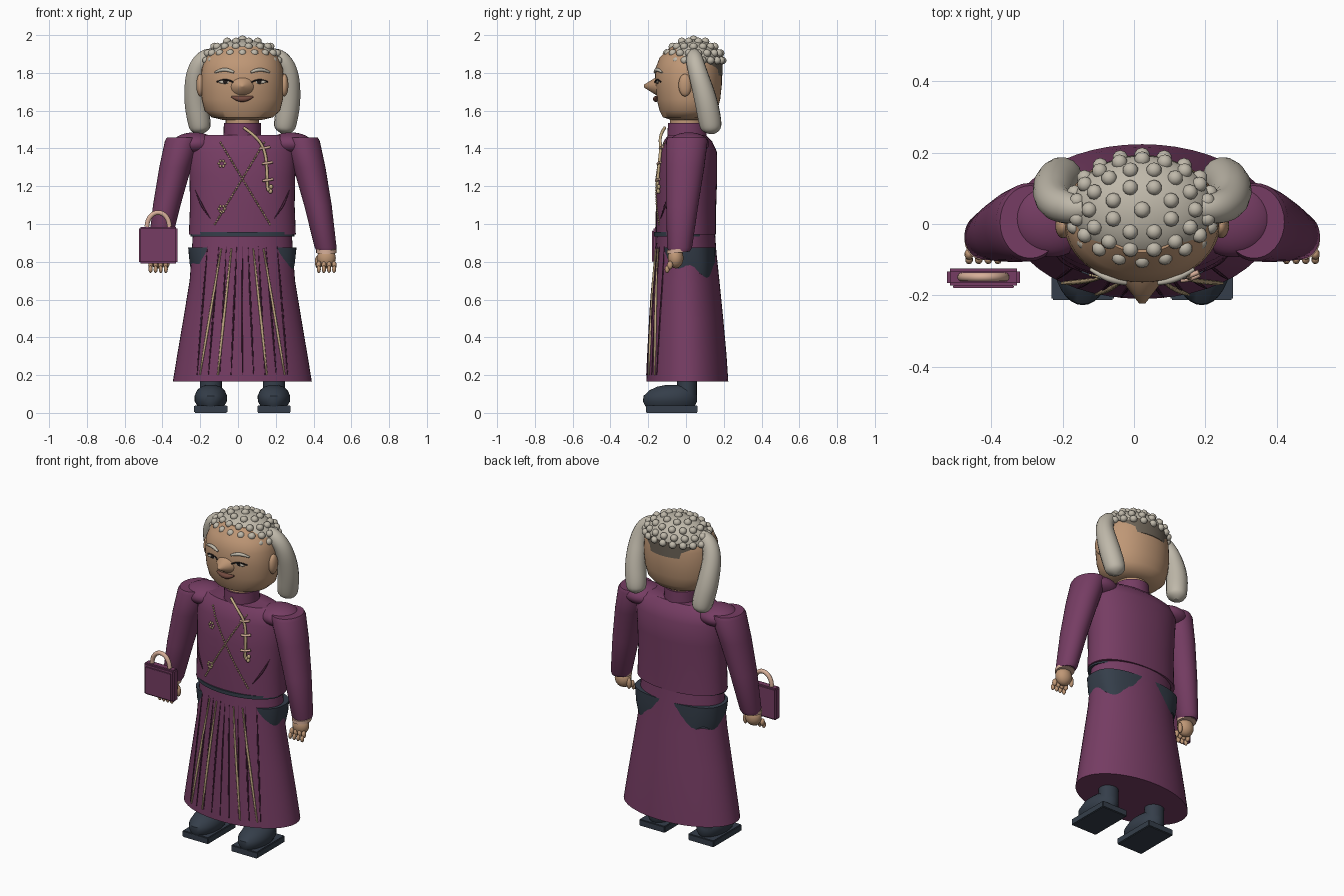
import bpy, bmesh, math
from math import sin, cos, pi, radians
from mathutils import Vector, Matrix
from mathutils.bvhtree import BVHTree

if "Cube" in bpy.data.objects:
    bpy.data.objects.remove(bpy.data.objects["Cube"])

CX = 0.023  # body axis; the handbag shifts the figure sideways


def material(name, rgb):
    m = bpy.data.materials.new(name)
    m.use_nodes = True
    m.diffuse_color = (*rgb, 1)
    m.node_tree.nodes["Principled BSDF"].inputs["Base Color"].default_value = (*rgb, 1)
    return m


purple = material("plum cloth", (0.18, 0.046, 0.125))
fold = material("dark plum fold", (0.07, 0.017, 0.047))
navy = material("navy", (0.035, 0.048, 0.068))
skin = material("skin", (0.52, 0.31, 0.18))
grey = material("grey hair", (0.52, 0.48, 0.40))
under = material("hair underside", (0.15, 0.125, 0.095))
pink = material("pale pink", (0.68, 0.43, 0.32))
gold = material("pale gold", (0.55, 0.41, 0.23))
brown = material("lip brown", (0.17, 0.07, 0.05))
black = material("eye black", (0.015, 0.012, 0.012))


def finish(bm, name, mat, angle=40):
    bmesh.ops.recalc_face_normals(bm, faces=bm.faces)
    me = bpy.data.meshes.new(name)
    bm.to_mesh(me)
    bm.free()
    ob = bpy.data.objects.new(name, me)
    bpy.context.collection.objects.link(ob)
    me.materials.append(mat)
    bpy.ops.object.select_all(action='DESELECT')
    ob.select_set(True)
    bpy.context.view_layer.objects.active = ob
    bpy.ops.object.shade_smooth_by_angle(angle=radians(angle))
    return ob


def loft(name, mat, rings, power=2.0, n=48, warp=None):
    """Stack of superellipse rings: (z, x, y, half x, half y)."""
    bm = bmesh.new()
    loops = []
    for z, x, y, rx, ry in rings:
        loop = []
        for i in range(n):
            c, s = cos(2 * pi * i / n), sin(2 * pi * i / n)
            p = Vector((x + rx * math.copysign(abs(c) ** (2 / power), c),
                        y + ry * math.copysign(abs(s) ** (2 / power), s), z))
            loop.append(bm.verts.new(warp(p) if warp else p))
        loops.append(loop)
    for a, b in zip(loops, loops[1:]):
        for i in range(n):
            bm.faces.new((a[i], a[(i + 1) % n], b[(i + 1) % n], b[i]))
    bm.faces.new(loops[0])
    bm.faces.new(loops[-1])
    return finish(bm, name, mat)


def balls(name, mat, items, detail=2):
    """Ellipsoids joined in one object: (centre, radii)."""
    bm = bmesh.new()
    for c, r in items:
        bmesh.ops.create_icosphere(bm, subdivisions=detail, radius=1,
                                   matrix=Matrix.Translation(c) @ Matrix.Diagonal((*r, 1)))
    return finish(bm, name, mat, 80)


def box(name, mat, lo, hi, bevel=0.008):
    bm = bmesh.new()
    lo, hi = Vector(lo), Vector(hi)
    bmesh.ops.create_cube(bm, size=1, matrix=Matrix.Translation((lo + hi) / 2) @ Matrix.Diagonal((*(hi - lo), 1)))
    bmesh.ops.bevel(bm, geom=bm.edges[:], offset=bevel, segments=2, affect='EDGES')
    return finish(bm, name, mat, 30)


def tube(name, mat, pts, radii, res=3):
    cu = bpy.data.curves.new(name, 'CURVE')
    cu.dimensions, cu.bevel_depth, cu.bevel_resolution, cu.use_fill_caps = '3D', 1, res, True
    sp = cu.splines.new('NURBS')
    sp.points.add(len(pts) - 1)
    for i, p in enumerate(pts):
        sp.points[i].co = (*p, 1)
        sp.points[i].radius = radii[i] if isinstance(radii, list) else radii
    sp.order_u, sp.use_endpoint_u, sp.resolution_u = 3, True, 8
    tmp = bpy.data.objects.new(name + " path", cu)
    bpy.context.collection.objects.link(tmp)
    bpy.context.view_layer.update()
    me = bpy.data.meshes.new_from_object(tmp.evaluated_get(bpy.context.evaluated_depsgraph_get()))
    bpy.data.objects.remove(tmp)
    bm = bmesh.new()
    bm.from_mesh(me)
    bpy.data.meshes.remove(me)
    return finish(bm, name, mat, 60)


def surface(ob):
    """Function giving the point on the front of an object at (x, z)."""
    tree = BVHTree.FromPolygons([v.co for v in ob.data.vertices], [p.vertices for p in ob.data.polygons])

    def at(x, z, out=0.0):
        hit = tree.ray_cast(Vector((x, -2, z)), Vector((0, 1, 0)))[0]
        return Vector((x, (hit.y if hit else -0.12) - out, z))
    return at


# Clothing body
skirt = loft("skirt", purple, [(0.165, CX, 0.007, 0.368, 0.217), (0.3, CX, 0.006, 0.346, 0.209),
             (0.5, CX, 0.003, 0.312, 0.194), (0.7, CX, 0, 0.279, 0.177),
             (0.85, CX, 0, 0.268, 0.161), (0.95, CX, 0, 0.262, 0.154)])
loft("trouser_hips", navy, [(0.735, CX, 0.014, 0.262, 0.14), (0.8, CX, 0.012, 0.279, 0.146),
     (0.876, CX, 0.011, 0.287, 0.146)], 2.6,
     warp=lambda p: p + Vector((0, 0, 0.02 * sin(10 * math.atan2(p.y, p.x - CX)) if p.z < 0.85 else 0)))
torso = loft("torso", purple, [(0.945, CX, 0, 0.283, 0.16), (1.1, CX, 0, 0.277, 0.16),
             (1.25, CX, 0.005, 0.28, 0.16), (1.38, CX, 0.013, 0.285, 0.152),
             (1.44, CX, 0.01, 0.27, 0.127), (1.47, CX, 0.005, 0.22, 0.1)], 2.15)
loft("belt", navy, [(0.935, CX, -0.012, 0.275, 0.158), (0.957, CX, -0.012, 0.275, 0.158)])
loft("collar", purple, [(1.45, CX, 0.005, 0.1, 0.105), (1.535, CX, 0.005, 0.098, 0.1)], n=32)
loft("neck", skin, [(1.52, CX, 0.005, 0.088, 0.09), (1.57, CX, 0.005, 0.088, 0.09)], n=32)

# Head
head = loft("head", skin, [(1.55, CX, 0.01, 0.1, 0.085), (1.565, CX, 0.01, 0.162, 0.133),
            (1.6, CX, 0.013, 0.2, 0.153), (1.66, CX, 0.013, 0.215, 0.168), (1.74, CX, 0.013, 0.221, 0.177),
            (1.82, CX, 0.013, 0.215, 0.176), (1.88, CX, 0.02, 0.195, 0.16), (1.94, CX, 0.025, 0.13, 0.105)], 2.1)
face, chest, front = surface(head), surface(torso), surface(skirt)
bm = bmesh.new()
bmesh.ops.create_cone(bm, segments=32, radius1=0.07, radius2=0.008, depth=0.085, cap_ends=True)
bmesh.ops.transform(bm, verts=bm.verts[:], matrix=Matrix.Translation((CX, -0.181, 1.73))
                    @ Matrix.Rotation(pi / 2, 4, 'X') @ Matrix.Diagonal((1.05, 0.85, 1, 1)))
finish(bm, "nose", skin, 80)
tube("mouth", brown, [face(CX + dx, 1.661 + 4 * dx * dx, 0.004) for dx in (-0.058, -0.03, 0, 0.03, 0.058)],
     [0.004, 0.014, 0.017, 0.014, 0.004])

# Hair cap with curls
HC = Vector((CX, 0.04, 1.86))


def cap_point(az, el):
    return HC + Vector((0.2 * cos(el) * cos(az), 0.153 * cos(el) * sin(az), 0.118 * sin(el)))


loft("hair_underside", under, [(1.785, CX, 0.052, 0.186, 0.142), (1.875, CX, 0.045, 0.193, 0.149)])
loft("hair_cap", grey, [(HC.z + 0.118 * sin(e), HC.x, HC.y, 0.2 * cos(e), 0.153 * cos(e))
     for e in [radians(d) for d in range(0, 90, 11)]])
curls = [(cap_point(0, pi / 2), (0.023, 0.023, 0.02))]
for ring, (el, count) in enumerate([(3, 20), (22, 18), (42, 14), (64, 8)]):
    for i in range(count):
        curls.append((cap_point(2 * pi * (i + ring * 0.5) / count, radians(el)), (0.022, 0.022, 0.021)))
balls("hair_curls", grey, curls)

# Mirrored parts
for s, side in ((1, "left"), (-1, "right")):
    def X(d):
        return CX + s * d

    tube(side + "_hair_lock", grey, [(X(0.16), 0.045, 1.9), (X(0.195), 0.04, 1.89), (X(0.25), 0.06, 1.81),
         (X(0.25), 0.105, 1.66), (X(0.226), 0.13, 1.53), (X(0.222), 0.135, 1.49), (X(0.22), 0.135, 1.478)],
         [0.03, 0.045, 0.05, 0.061, 0.062, 0.048, 0.015], 5)
    balls(side + "_ear", skin, [((X(0.222), -0.005, 1.735), (0.022, 0.035, 0.06))], 3)

    # Eye, lid and brow follow the face
    balls(side + "_eye_white", grey, [(face(X(0.09), 1.752, 0), (0.036, 0.006, 0.01))], 3)
    balls(side + "_iris", black, [(face(X(0.09), 1.753, 0.004), (0.013, 0.004, 0.009))], 3)
    tube(side + "_eyelid", black, [face(X(d), z, 0.004) for d, z in
         ((0.048, 1.75), (0.07, 1.763), (0.11, 1.764), (0.135, 1.752))], 0.004)
    tube(side + "_eyebrow", grey, [face(X(d), z, 0.006) for d, z in
         ((0.045, 1.803), (0.07, 1.815), (0.11, 1.818), (0.145, 1.803))], [0.006, 0.01, 0.01, 0.005])

    # Sleeve and shoulder
    loft(side + "_sleeve", purple, [(0.855, X(0.445), -0.035, 0.05, 0.055), (0.875, X(0.441), -0.034, 0.058, 0.066),
         (1.1, X(0.4), -0.02, 0.073, 0.085), (1.3, X(0.355), -0.005, 0.085, 0.102),
         (1.44, X(0.318), 0.005, 0.092, 0.11), (1.458, X(0.314), 0.006, 0.085, 0.102)], n=32)
    balls(side + "_shoulder_puff", purple, [((X(0.255), 0.015, 1.425), (0.115, 0.108, 0.06))], 4)

    # Hand
    balls(side + "_hand", skin, [((X(0.445), -0.055, 0.82), (0.05, 0.042, 0.055))], 3)
    fingers = []
    for i in range(4):
        x = X(0.405 + 0.027 * i)
        fingers += [((x, -0.085, 0.782), (0.013, 0.016, 0.023)), ((x, -0.1, 0.76), (0.011, 0.013, 0.02))]
    fingers.append(((X(0.398), -0.045, 0.80), (0.014, 0.014, 0.035)))
    balls(side + "_fingers", skin, fingers)
    loft(side + "_bangle", pink, [(0.848, X(0.445), -0.045, 0.054, 0.056), (0.868, X(0.445), -0.045, 0.054, 0.056)],
         n=24, warp=lambda p: p + Vector((0, 0, 0.1 * (p.y + 0.04))))

    # Leg and shoe
    loft(side + "_leg", navy, [(0.08, X(0.167), 0.005, 0.058, 0.052), (0.3, X(0.167), 0.005, 0.058, 0.052)], n=24)
    loft(side + "_shoe", navy, [(0.035, X(0.167), -0.085, 0.07, 0.13), (0.06, X(0.167), -0.085, 0.085, 0.143),
         (0.09, X(0.167), -0.083, 0.086, 0.142), (0.12, X(0.167), -0.07, 0.073, 0.122),
         (0.138, X(0.167), -0.06, 0.052, 0.095), (0.147, X(0.167), -0.05, 0.025, 0.06)], n=32)
    box(side + "_sole", navy, (X(0.167) - 0.088, -0.213, 0), (X(0.167) + 0.088, 0.062, 0.04), 0.004)

    # Skirt pleats with their trims
    for i, (top, low) in enumerate(((0.03, 0.06), (0.085, 0.12), (0.125, 0.18), (0.185, 0.24))):
        tube(f"{side}_pleat_{i}", fold, [front(X(top + (low - top) * t), 0.88 - 0.68 * t, 0.001)
             for t in (0, 0.25, 0.5, 0.75, 1)], [0.001, 0.0045, 0.005, 0.0045, 0.002], 1)
    for i, (top, low) in enumerate(((0.058, 0.13), (0.112, 0.225))):
        tube(f"{side}_skirt_trim_{i}", gold, [front(X(top + (low - top) * t), 0.87 - 0.67 * t, 0.005)
             for t in (0, 0.25, 0.5, 0.75, 1)], [0.004, 0.006, 0.007, 0.007, 0.004])

    # Bodice darts and crossed beading
    tube(side + "_dart", fold, [chest(X(d), z, 0.003) for d, z in ((0.25, 1.18), (0.23, 1.13), (0.205, 1.08), (0.17, 1.03))],
         [0.001, 0.006, 0.006, 0.001], 1)
    line = [chest(X(0.115 - 0.26 * t / 36), 1.43 - 0.43 * t / 36, 0.002) for t in range(37)]
    balls(side + "_cross_beads", gold, [(p, (0.005, 0.005, 0.006)) for p in line])

tube("centre_pleat", fold, [front(CX, z, 0.001) for z in (0.88, 0.7, 0.5, 0.2)], [0.001, 0.0045, 0.005, 0.002], 1)
for i, z in enumerate((1.32, 1.08)):
    balls(f"bodice_flower_{i}", gold, [(chest(-0.085 + 0.016 * cos(a), z + 0.016 * sin(a), 0.002),
          (0.007, 0.005, 0.007)) for a in [k * pi / 3 for k in range(6)]])

# Front fastening cord with toggles
cord = [(0.03, -0.112, 1.51), (0.09, -0.14, 1.47), *[chest(x, z, 0.012) for x, z in
        ((0.14, 1.4), (0.155, 1.3), (0.155, 1.19))]]
tube("fastening_cord", gold, cord, 0.008)
for i, (x, z) in enumerate(((0.138, 1.4), (0.152, 1.32), (0.155, 1.23))):
    tube(f"toggle_{i}", pink, [chest(x - 0.025, z, 0.012), chest(x, z, 0.018), chest(x + 0.03, z + 0.008, 0.012)], 0.007)
balls("cord_knot", gold, [(chest(0.16 + dx, 1.185 + dz, 0.01), (0.011, 0.01, 0.013))
      for dx, dz in ((0, 0), (0.015, 0.012), (0.012, -0.012))])

# Handbag
box("handbag", purple, (-0.525, -0.173, 0.79), (-0.32, -0.125, 0.985))
box("handbag_flap", purple, (-0.508, -0.18, 0.8), (-0.337, -0.172, 0.965), 0.002)
tube("handbag_handle", pink, [(-0.4225 - 0.06 * cos(a), -0.149, 0.985 + 0.076 * sin(a))
     for a in [pi * k / 12 for k in range(13)]], 0.013)
